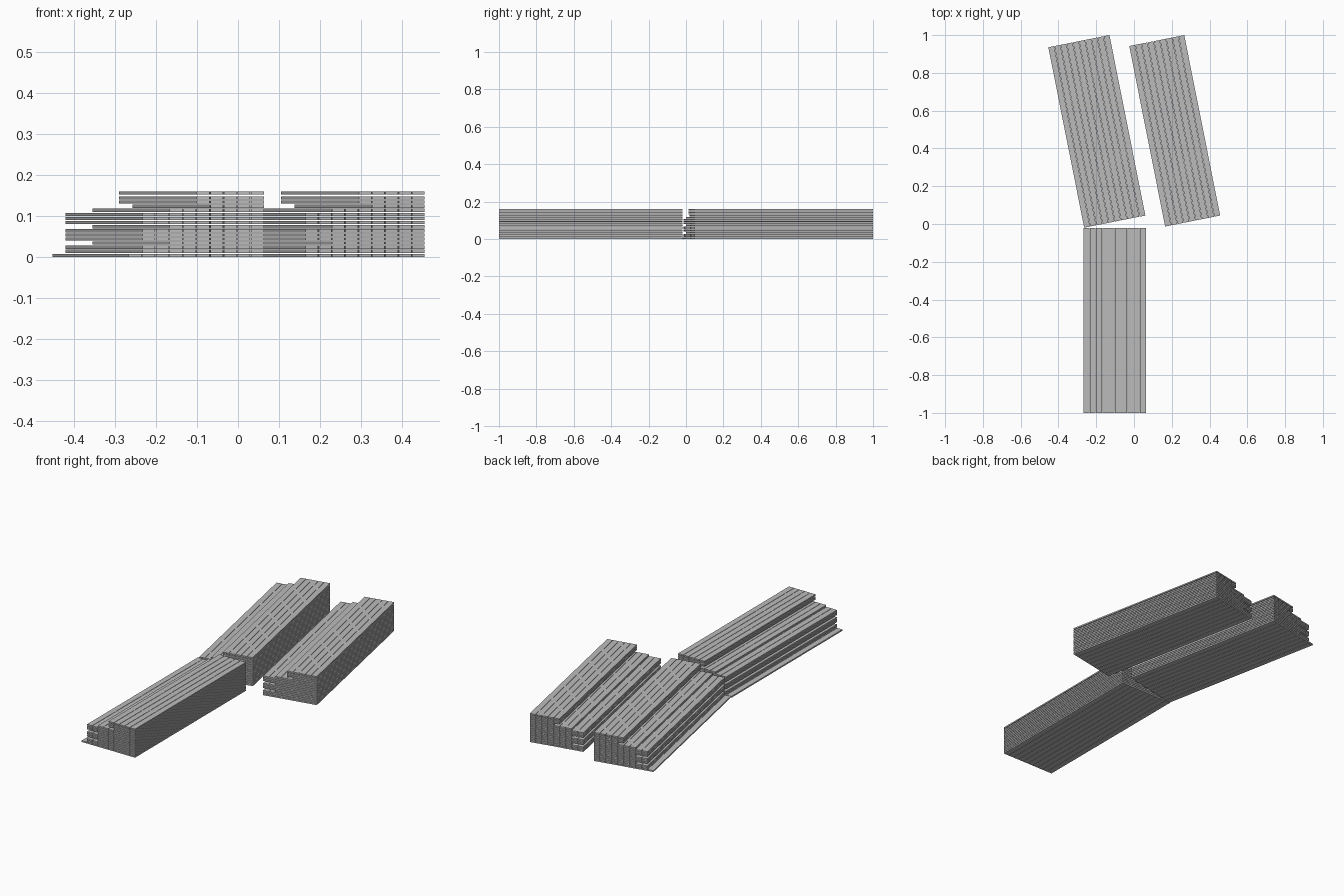
import bpy, bmesh, math
from mathutils import Matrix, Vector

if "Cube" in bpy.data.objects:
    bpy.data.objects.remove(bpy.data.objects["Cube"])

PITCH = 0.0332      # plank spacing across a stack
GAP = 0.002         # slit between neighbouring planks
LAYER = 0.01        # layer spacing
THICK = 0.0078      # plank thickness
# planks per layer, counted from the right edge, bottom to top
COUNTS = [10, 9, 9, 7, 9, 9, 9, 7, 9, 9, 9, 7, 4, 5, 5, 5]

grey = bpy.data.materials.new("plank grey")
grey.diffuse_color = (0.5, 0.5, 0.5, 1)
grey.use_nodes = True
grey.node_tree.nodes["Principled BSDF"].inputs["Base Color"].default_value = grey.diffuse_color


def plank_stack(name, corner, angle, length, max_planks):
    """Stack of planks; corner is the front right corner, planks run back."""
    bm = bmesh.new()
    top = THICK + LAYER * (len(COUNTS) - 1)
    for layer, count in enumerate(COUNTS):
        z = layer * 0.16 / len(COUNTS)
        if layer == len(COUNTS) - 1:
            z = 0.16 - THICK
        for i in range(min(count, max_planks)):
            centre = Vector((-(i + 0.5) * PITCH, length / 2, z + THICK / 2))
            size = Matrix.Diagonal((PITCH - GAP, length, THICK, 1))
            bmesh.ops.create_cube(bm, size=1, matrix=Matrix.Translation(centre) @ size)
    mesh = bpy.data.meshes.new(name)
    bm.to_mesh(mesh)
    bm.free()
    mesh.materials.append(grey)
    obj = bpy.data.objects.new(name, mesh)
    obj.location = (corner[0], corner[1], 0)
    obj.rotation_euler.z = angle
    bpy.context.collection.objects.link(obj)


TURN = math.radians(11.25)
plank_stack("front_plank_stack", (0.064, -1.0), 0, 0.98, 10)
plank_stack("rear_left_plank_stack", (0.061, 0.045), TURN, 0.974, 10)
plank_stack("rear_right_plank_stack", (0.457, 0.045), TURN, 0.974, 9)
